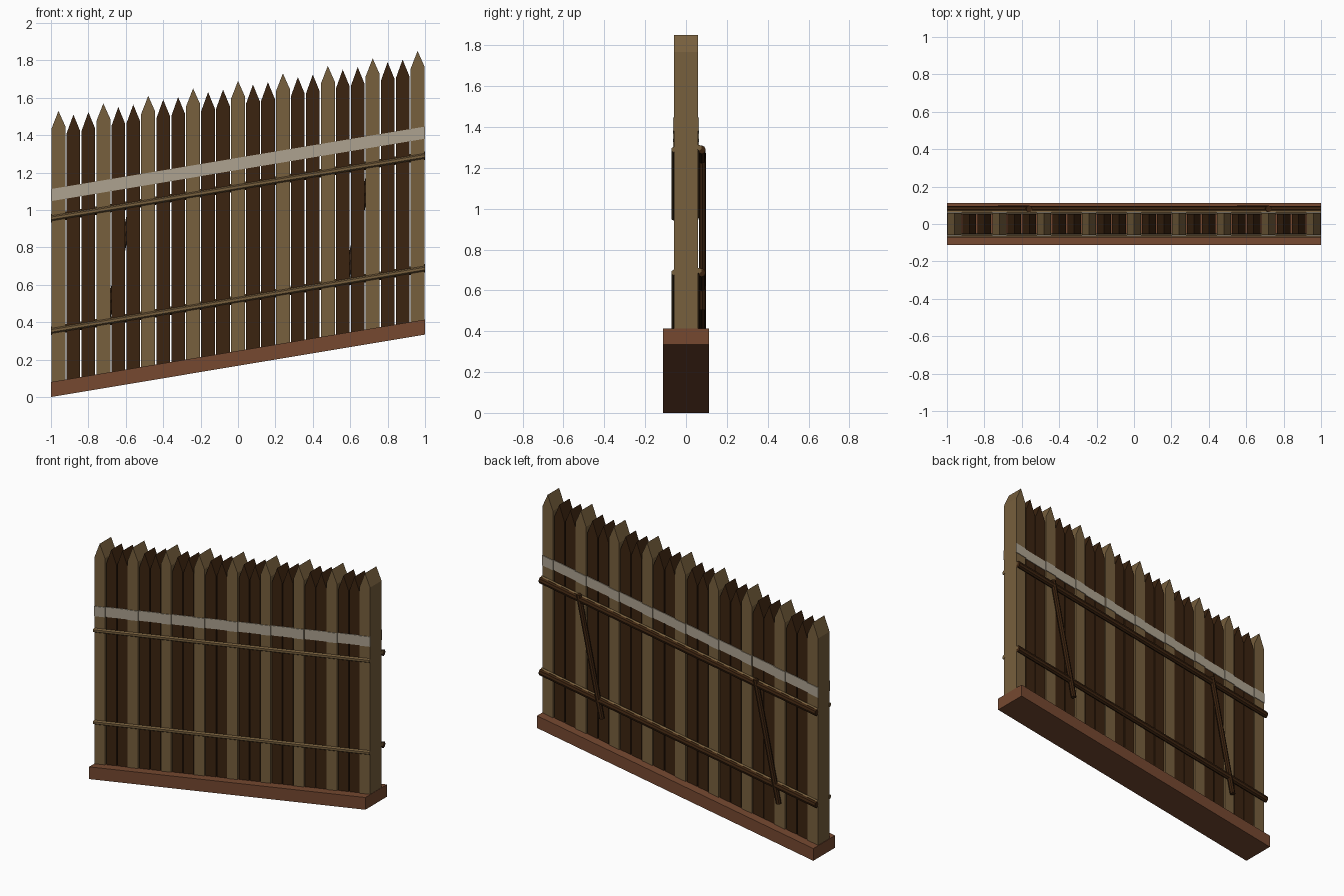
import bpy, bmesh, math
from mathutils import Matrix, Vector

if "Cube" in bpy.data.objects:
    bpy.data.objects.remove(bpy.data.objects["Cube"])

SLOPE = 0.167  # the whole fence is sheared up along x


def material(name, rgb):
    m = bpy.data.materials.new(name)
    m.diffuse_color = (*rgb, 1)
    m.use_nodes = True
    m.node_tree.nodes["Principled BSDF"].inputs["Base Color"].default_value = m.diffuse_color
    return m


LIGHT = material("light wood", (0.185, 0.115, 0.047))
DARK = material("dark wood", (0.044, 0.017, 0.005))
RED = material("reddish base", (0.180, 0.066, 0.030))
PALE = material("pale band", (0.42, 0.365, 0.28))


def finish(name, bm, mat):
    for v in bm.verts:
        v.co.z += SLOPE * (v.co.x + 1)
    bmesh.ops.recalc_face_normals(bm, faces=bm.faces)
    me = bpy.data.meshes.new(name)
    bm.to_mesh(me)
    bm.free()
    me.materials.append(mat)
    ob = bpy.data.objects.new(name, me)
    bpy.context.collection.objects.link(ob)
    return ob


def add_box(bm, x0, x1, y0, y1, z0, z1):
    mat = Matrix.Translation(((x0 + x1) / 2, (y0 + y1) / 2, (z0 + z1) / 2))
    mat = mat @ Matrix.Diagonal((x1 - x0, y1 - y0, z1 - z0, 1))
    bmesh.ops.create_cube(bm, size=1, matrix=mat)


def add_picket(bm, x, half_w, half_d, z0, shoulder, tip):
    # pentagon profile extruded through the depth
    pts = [(x - half_w, z0), (x + half_w, z0), (x + half_w, shoulder),
           (x, tip), (x - half_w, shoulder)]
    f = bm.faces.new([bm.verts.new((px, -half_d, pz)) for px, pz in pts])
    r = bmesh.ops.extrude_face_region(bm, geom=[f])
    vs = [g for g in r["geom"] if isinstance(g, bmesh.types.BMVert)]
    bmesh.ops.translate(bm, verts=vs, vec=(0, 2 * half_d, 0))


def add_pole(bm, a, b, ry, rz, sides):
    a, b = Vector(a), Vector(b)
    d = b - a
    # local x of the cone becomes world vertical for horizontal poles
    rot = d.to_track_quat('Z', 'Y').to_matrix().to_4x4()
    mat = Matrix.Translation((a + b) / 2) @ rot @ Matrix.Diagonal((ry, rz, 1, 1))
    bmesh.ops.create_cone(bm, cap_ends=True, segments=sides, radius1=1,
                          radius2=1, depth=d.length, matrix=mat)


# sloping base beam
bm = bmesh.new()
add_box(bm, -1, 1, -0.112, 0.112, 0, 0.08)
finish("base_beam", bm, RED)

# pickets: every third one is a deeper, taller light post
posts, slats, band = bmesh.new(), bmesh.new(), bmesh.new()
for i in range(25):
    x = -0.96 + 0.08 * i
    if i % 3 == 0:
        depth = 0.059
        add_picket(posts, x, 0.0375, depth, 0.07, 1.433, 1.523)
    else:
        depth = 0.053
        add_picket(slats, x, 0.0365, depth, 0.07, 1.395, 1.49)
    # pale band plates on front and back of each picket
    for s in (-1, 1):
        y0, y1 = sorted((s * (depth - 0.001), s * (depth + 0.004)))
        add_box(band, x - 0.04, x + 0.04, y0, y1, 1.047, 1.112)
finish("light_posts", posts, LIGHT)
finish("dark_pickets", slats, DARK)
finish("pale_band", band, PALE)

# rails: slim light ones on both faces, thicker dark ones at the back
thin, thick = bmesh.new(), bmesh.new()
for z in (0.353, 0.955):
    add_pole(thin, (-1, -0.06, z), (1, -0.06, z), 0.014, 0.014, 6)
    add_pole(thin, (-1, 0.064, z + 0.010), (1, 0.064, z + 0.010), 0.014, 0.014, 6)
    add_pole(thick, (-1, 0.078, z), (1, 0.078, z), 0.018, 0.021, 8)
finish("light_rails", thin, LIGHT)
finish("dark_back_rails", thick, DARK)

# leaning braces at the back (heights given before the shear)
bm = bmesh.new()
for dx in (0, 1.28):
    add_pole(bm, (-0.727 + dx, 0.081, 0.245), (-0.56 + dx, 0.081, 0.985),
             0.017, 0.017, 8)
finish("back_braces", bm, DARK)
